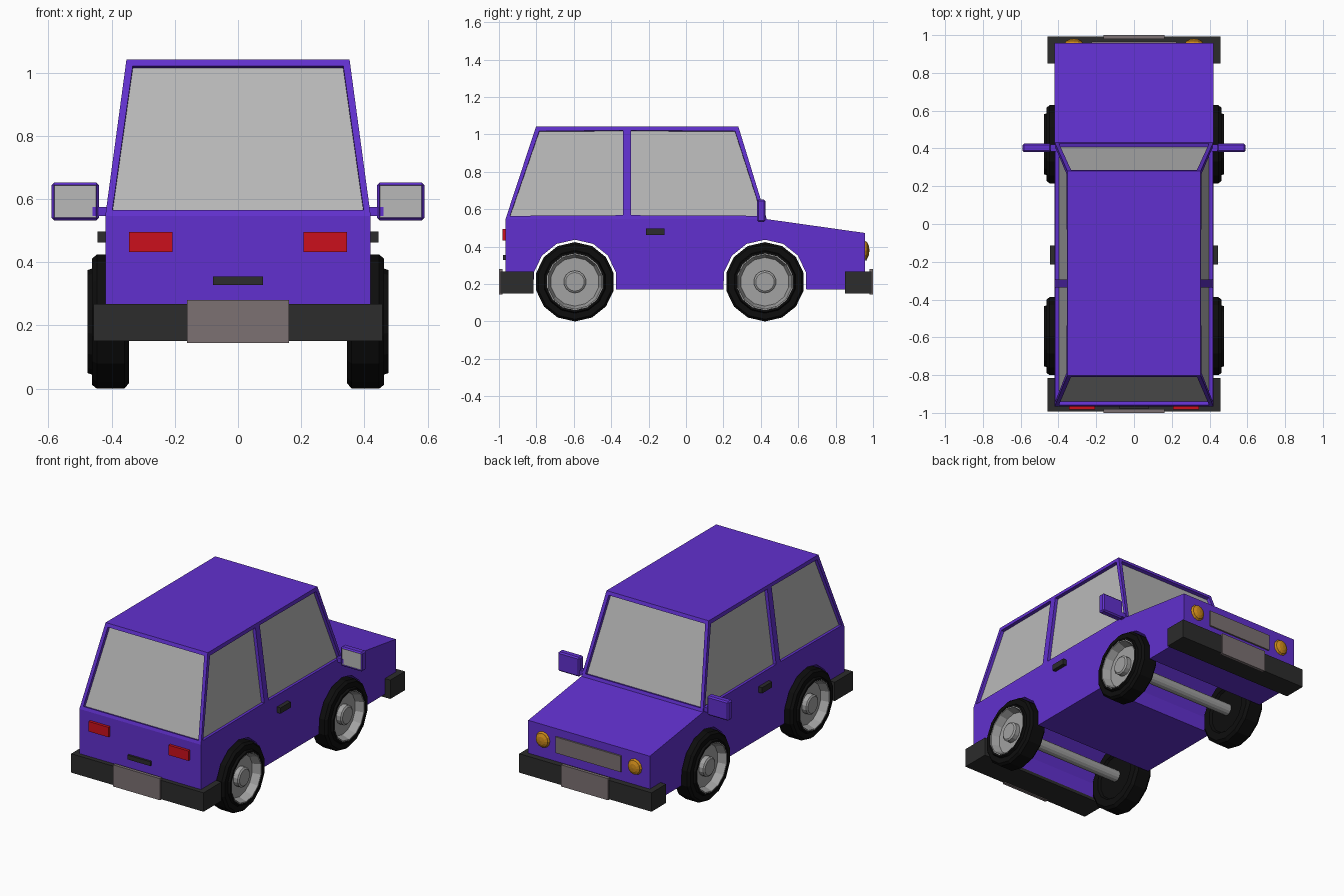
import bpy, bmesh
from math import sin, cos, pi
from mathutils import Matrix, Vector

if "Cube" in bpy.data.objects:
    bpy.data.objects.remove(bpy.data.objects["Cube"])


def mat(name, r, g, b):
    m = bpy.data.materials.new(name)
    m.diffuse_color = (r, g, b, 1)
    m.use_nodes = True
    m.node_tree.nodes["Principled BSDF"].inputs["Base Color"].default_value = m.diffuse_color
    return m


PAINT = mat("purple_paint", 0.12, 0.03, 0.62)
GLASS = mat("grey_glass", 0.48, 0.48, 0.48)
BLACK = mat("rubber", 0.004, 0.004, 0.004)
DARK = mat("dark_trim", 0.025, 0.025, 0.025)
METAL = mat("metal", 0.36, 0.36, 0.36)
PLATE = mat("plate_grey", 0.2, 0.165, 0.17)
RED = mat("red_lamp", 0.6, 0.005, 0.012)
AMBER = mat("amber_lamp", 0.6, 0.25, 0.01)

SIDES = 14
AXLES = {"rear": -0.594, "front": 0.422}
WHEEL_Z = 0.212
BELT = 0.547
W = 0.42


def finish(name, bm, material, normals=True):
    if normals:
        bmesh.ops.recalc_face_normals(bm, faces=bm.faces[:])
    me = bpy.data.meshes.new(name)
    bm.to_mesh(me)
    bm.free()
    me.materials.append(material)
    ob = bpy.data.objects.new(name, me)
    bpy.context.collection.objects.link(ob)
    return ob


def box(name, lo, hi, material, bevel=0):
    lo, hi = Vector(lo), Vector(hi)
    bm = bmesh.new()
    bmesh.ops.create_cube(bm, size=1)
    size = [abs(c) for c in hi - lo]
    bmesh.ops.scale(bm, vec=size, verts=bm.verts[:])
    bmesh.ops.translate(bm, vec=(lo + hi) / 2, verts=bm.verts[:])
    if bevel:
        bmesh.ops.bevel(bm, geom=bm.edges[:], offset=bevel, segments=1, affect='EDGES')
    return finish(name, bm, material)


def lathe(name, profile, side, y, z, material):
    """Turn (radius, x) points around the x axis."""
    bm = bmesh.new()
    rings = [[bm.verts.new((side * x, y + r * sin(2 * pi * k / SIDES), z + r * cos(2 * pi * k / SIDES)))
              for k in range(SIDES)] for r, x in profile]
    for a, b in zip(rings, rings[1:]):
        for k in range(SIDES):
            j = (k + 1) % SIDES
            bm.faces.new((a[k], a[j], b[j], b[k]))
    bmesh.ops.remove_doubles(bm, verts=bm.verts[:], dist=1e-5)
    return finish(name, bm, material)


# Lower body: side profile with wheel arches, extruded across x
floor, arch = 0.17, 0.225
profile = [(0.432, BELT), (-0.965, BELT), (-0.965, floor)]
for y in AXLES.values():
    profile.append((y - 0.221, floor))
    profile += [(y + arch * sin(2 * pi * k / SIDES), WHEEL_Z + arch * cos(2 * pi * k / SIDES))
                for k in range(-3, 4)]
    profile.append((y + 0.221, floor))
profile += [(0.957, floor), (0.957, 0.473)]
bm = bmesh.new()
left = [bm.verts.new((-W, y, z)) for y, z in profile]
right = [bm.verts.new((W, y, z)) for y, z in profile]
bm.faces.new(left)
bm.faces.new(right[::-1])
n = len(profile)
quads = [bm.faces.new((left[i], right[i], right[(i + 1) % n], left[(i + 1) % n])) for i in range(n)]
bmesh.ops.recalc_face_normals(bm, faces=bm.faces[:])
bmesh.ops.delete(bm, geom=[quads[0]], context='FACES_ONLY')
finish("lower_body", bm, PAINT, normals=False)

# Cabin: tapered hull whose faces are inset for the recessed windows
bm = bmesh.new()
low = [(y, W, BELT) for y in (-0.965, -0.315, 0.432)]
top = [(y, 0.353, 1.042) for y in (-0.802, -0.315, 0.28)]


def ring(row):
    pts = [(-x, y, z) for y, x, z in row] + [(x, y, z) for y, x, z in reversed(row)]
    return [bm.verts.new(p) for p in pts]


lo_ring, hi_ring = ring(low), ring(top)
base = bm.faces.new(lo_ring)
bm.faces.new(hi_ring[::-1])
panes = [bm.faces.new((lo_ring[i], lo_ring[(i + 1) % 6], hi_ring[(i + 1) % 6], hi_ring[i]))
         for i in range(6)]
bmesh.ops.recalc_face_normals(bm, faces=bm.faces[:])
bmesh.ops.inset_individual(bm, faces=panes, thickness=0.03, depth=0)
bm.normal_update()
bmesh.ops.inset_individual(bm, faces=panes, thickness=0.0005, depth=-0.02)
pane_names = ["left_rear", "left_front", "windscreen", "right_front", "right_rear", "tailgate"]
for label, f in zip(pane_names, panes):
    pane = bmesh.new()
    pane.faces.new([pane.verts.new(v.co) for v in f.verts])
    finish(label + "_glass", pane, GLASS, normals=False)
bmesh.ops.delete(bm, geom=panes + [base], context='FACES_ONLY')
finish("cabin_frame", bm, PAINT, normals=False)

# Wheels and axles
tyre = [(0.15, 0.345), (0.195, 0.345), (0.212, 0.36), (0.212, 0.447), (0.2, 0.462),
        (0.168, 0.462), (0.163, 0.476), (0.152, 0.476), (0.15, 0.46)]
rim = [(0.153, 0.474), (0.146, 0.474), (0.13, 0.425), (0.06, 0.425), (0.06, 0.455),
       (0.05, 0.462), (0, 0.462)]
for end, y in AXLES.items():
    lathe(end + "_axle", [(0.036, -0.36), (0.036, 0.36)], 1, y, WHEEL_Z, METAL)
    for s, side in ((-1, "left"), (1, "right")):
        lathe(f"{end}_{side}_tyre", tyre, s, y, WHEEL_Z, BLACK)
        lathe(f"{end}_{side}_rim", rim, s, y, WHEEL_Z, METAL)
        lathe(f"{end}_{side}_wheel_back", [(0.15, 0.345), (0.14, 0.36), (0, 0.36)], s, y, WHEEL_Z, BLACK)

# Bumpers and number plates
for s, end in ((-1, "rear"), (1, "front")):
    box(end + "_bumper", (-0.457, s * 0.85 if s > 0 else -0.815, 0.15), (0.457, s * 0.993, 0.268), DARK)
    box(end + "_plate", (-0.162, s * 0.98, 0.145), (0.162, s, 0.28), PLATE)

# Grille and tailgate handle
box("grille", (-0.225, 0.95, 0.325), (0.225, 0.967, 0.425), PLATE)
box("tailgate_handle", (-0.079, -0.978, 0.328), (0.079, -0.96, 0.355), DARK)

# Paired details
for s, side in ((-1, "left"), (1, "right")):
    box(side + "_tail_light", (s * 0.207, -0.982, 0.433), (s * 0.345, -0.96, 0.495), RED)
    box(side + "_door_handle", (s * 0.41, -0.215, 0.462), (s * 0.445, -0.115, 0.498), DARK)
    bm = bmesh.new()
    bmesh.ops.create_uvsphere(bm, u_segments=12, v_segments=6, radius=1,
                              matrix=Matrix.Translation((s * 0.318, 0.957, 0.38))
                              @ Matrix.Diagonal((0.048, 0.024, 0.05, 1))
                              @ Matrix.Rotation(pi / 2, 4, 'X'))
    finish(side + "_headlight", bm, AMBER)
    # Door mirror: arm, housing with recessed back face, glass
    box(side + "_mirror_arm", (s * 0.41, 0.385, 0.547), (s * 0.46, 0.42, 0.575), PAINT)
    shell = box(side + "_mirror_housing", (s * 0.44, 0.38, 0.532), (s * 0.59, 0.425, 0.652), PAINT, 0.008)
    bm = bmesh.new()
    bm.from_mesh(shell.data)
    bm.normal_update()
    back = min(bm.faces, key=lambda f: f.calc_center_median().y)
    bmesh.ops.inset_individual(bm, faces=[back], thickness=0.002, depth=-0.006)
    back.material_index = 1
    bm.to_mesh(shell.data)
    bm.free()
    shell.data.materials.append(GLASS)
